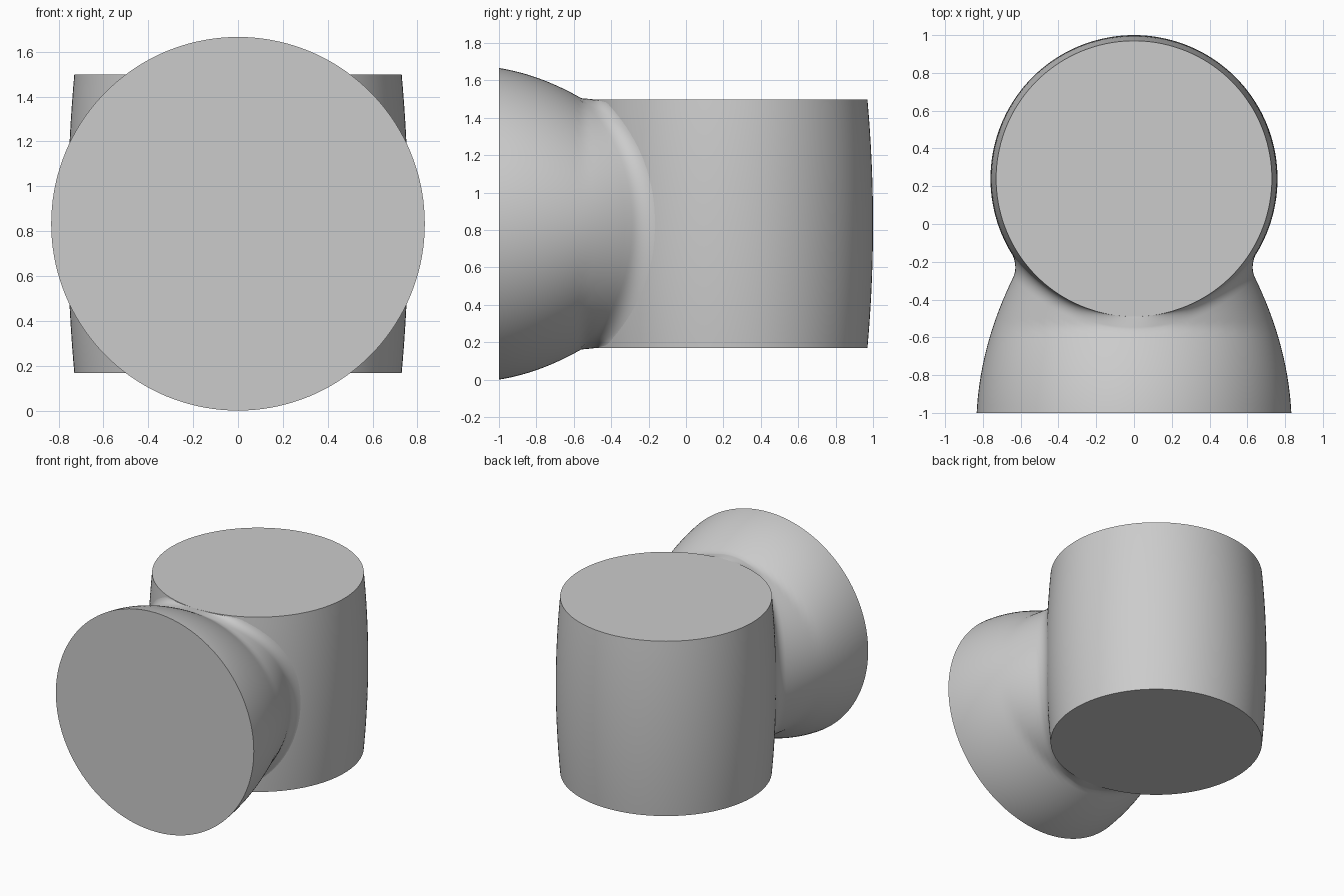
import bpy
import bmesh
from math import sin, cos, pi, sqrt
from mathutils import Vector

cube = bpy.data.objects.get("Cube")
if cube:
    bpy.data.objects.remove(cube, do_unlink=True)

MID_Z = 0.833      # height of both centres
HALF = 0.665       # half height of the barrel
BARREL_Y = 0.24
SEGMENTS = 144

grey = bpy.data.materials.new("plain grey")
grey.use_nodes = True
grey.diffuse_color = (0.6, 0.6, 0.6, 1)
grey.node_tree.nodes["Principled BSDF"].inputs["Base Color"].default_value = (0.6, 0.6, 0.6, 1)


def loft(name, rings, cap_end):
    """Skin closed rings of points, cap the ends and shade smooth with sharp edges."""
    bm = bmesh.new()
    rows = [[bm.verts.new(p) for p in ring] for ring in rings]
    for a, b in zip(rows, rows[1:]):
        for i in range(SEGMENTS):
            j = (i + 1) % SEGMENTS
            bm.faces.new((a[i], a[j], b[j], b[i]))
    bm.faces.new(rows[0])
    if cap_end:
        bm.faces.new(rows[-1])
    bmesh.ops.recalc_face_normals(bm, faces=bm.faces)
    mesh = bpy.data.meshes.new(name)
    bm.to_mesh(mesh)
    bm.free()
    mesh.materials.append(grey)
    obj = bpy.data.objects.new(name, mesh)
    bpy.context.collection.objects.link(obj)
    bpy.ops.object.select_all(action="DESELECT")
    obj.select_set(True)
    bpy.context.view_layer.objects.active = obj
    bpy.ops.object.shade_smooth_by_angle(angle=pi / 5)
    return obj


def barrel_radius(h):
    """Bulging radius at height h from the middle."""
    return 0.76 - 0.03 * (h / HALF) ** 2


def horn_point(angle, y):
    """Point on the horn, round at its mouth and oval at its neck."""
    t = y + 1
    rx = 0.833 - 0.05 * t - 0.306 * t * t
    s = min(t, 0.45)
    rz = max(0.833 - 0.16 * s - 0.47 * s * s, HALF - 0.001)
    return Vector((rx * cos(angle), y, MID_Z + rz * sin(angle)))


def meeting_y(angle):
    """Where the horn enters the barrel, found by bisection."""
    low, high = -0.9, 0.0
    for _ in range(30):
        y = (low + high) / 2
        p = horn_point(angle, y)
        if sqrt(p.x ** 2 + (y - BARREL_Y) ** 2) > barrel_radius(p.z - MID_Z):
            low = y
        else:
            high = y
    return low


def horn_strip(angle):
    """One lengthwise line of the horn, ending in a fillet onto the barrel."""
    y = meeting_y(angle)
    corner = horn_point(angle, y)
    start = horn_point(angle, y - 0.07)
    x = corner.x * 1.09
    h = max(-HALF + 0.001, min(HALF - 0.001, (corner.z - MID_Z) * 1.09))
    r = barrel_radius(h) - 0.002
    end = Vector((x, BARREL_Y - sqrt(r * r - x * x), MID_Z + h))
    strip = [horn_point(angle, -1 + (start.y + 1) * k / 18) for k in range(19)]
    for k in range(1, 11):
        u = k / 10
        strip.append(start * (1 - u) ** 2 + corner * 2 * u * (1 - u) + end * u * u)
    return strip


angles = [2 * pi * i / SEGMENTS for i in range(SEGMENTS)]

# Upright barrel with flat ends
barrel_rings = []
for k in range(25):
    h = HALF * (k / 12 - 1)
    r = barrel_radius(h)
    barrel_rings.append([(r * cos(a), BARREL_Y + r * sin(a), MID_Z + h) for a in angles])
loft("barrel", barrel_rings, True)

# Flared horn with a flat front disc
loft("flared_horn", list(zip(*[horn_strip(a) for a in angles])), False)
